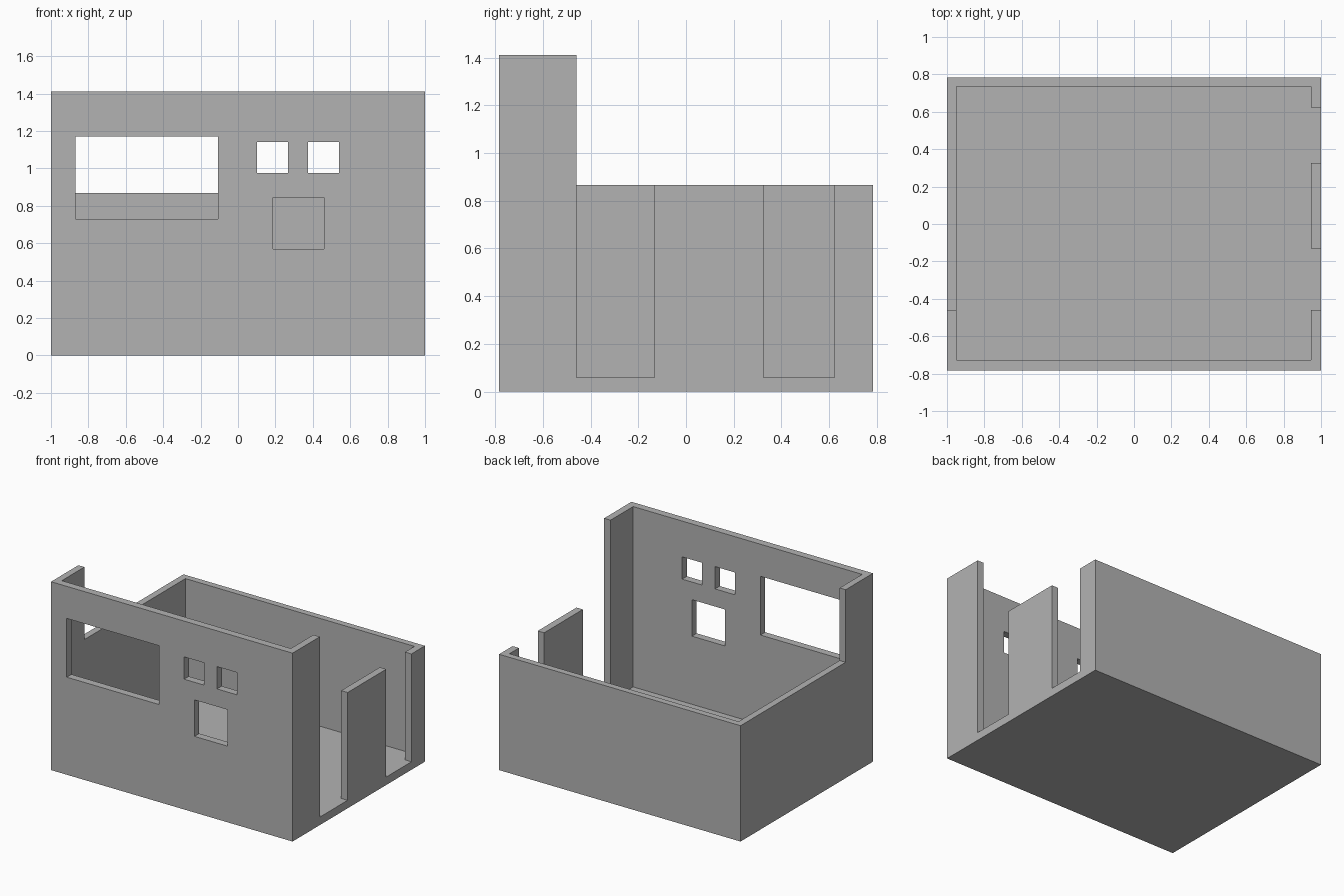
import bpy
import bmesh
from mathutils import Vector

default_cube = bpy.data.objects.get("Cube")
if default_cube:
    bpy.data.objects.remove(default_cube, do_unlink=True)

# Overall sizes
HALF_X, HALF_Y = 1.0, 0.783
FRONT_TOP, REAR_TOP, FLOOR_TOP = 1.41, 0.867, 0.06
STEP_Y = -0.46
OUT = 2.0  # cutters run past the outside

grey = bpy.data.materials.new("plain_grey")
grey.use_nodes = True
colour = (0.45, 0.45, 0.45, 1)
grey.diffuse_color = colour
grey.node_tree.nodes["Principled BSDF"].inputs["Base Color"].default_value = colour


def box(name, x, y, z):
    """Box spanning the given (low, high) ranges."""
    low, high = (Vector(corner) for corner in zip(x, y, z))
    size, middle = high - low, (low + high) / 2
    bm = bmesh.new()
    bmesh.ops.create_cube(bm, size=1)
    for v in bm.verts:
        v.co = middle + v.co * size
    mesh = bpy.data.meshes.new(name)
    bm.to_mesh(mesh)
    bm.free()
    mesh.materials.append(grey)
    obj = bpy.data.objects.new(name, mesh)
    bpy.context.collection.objects.link(obj)
    return obj


def cut(target, name, x, y, z):
    """Remove a box-shaped opening from the target."""
    cutter = box(name, x, y, z)
    cutter.hide_render = True
    modifier = target.modifiers.new(name, 'BOOLEAN')
    modifier.operation = 'DIFFERENCE'
    modifier.solver = 'EXACT'
    modifier.object = cutter
    bpy.context.view_layer.objects.active = target
    bpy.ops.object.modifier_apply(modifier=name)
    bpy.data.objects.remove(cutter, do_unlink=True)


# Solid block, hollowed into floor and walls
shell = box("room_shell", (-HALF_X, HALF_X), (-HALF_Y, HALF_Y), (0, FRONT_TOP))
cut(shell, "room_hollow", (-0.95, 0.947), (-0.727, 0.735), (FLOOR_TOP, OUT))

# Lower the walls behind the tall front
cut(shell, "rear_step", (-OUT, OUT), (STEP_Y, OUT), (REAR_TOP, OUT))

# Doorways in the left wall, open at the top
for name, y in (("front_doorway", (STEP_Y, -0.132)), ("rear_doorway", (0.325, 0.623))):
    cut(shell, name, (0.9, OUT), y, (FLOOR_TOP, OUT))

# Windows in the front wall
windows = {
    "wide_window": ((-0.87, -0.108), (0.73, 1.17)),
    "small_window_a": ((0.102, 0.268), (0.975, 1.142)),
    "small_window_b": ((0.375, 0.541), (0.975, 1.142)),
    "square_window": ((0.188, 0.46), (0.57, 0.843)),
}
for name, (x, z) in windows.items():
    cut(shell, name, x, (-OUT, -0.6), z)

# Merge split flat faces
bm = bmesh.new()
bm.from_mesh(shell.data)
bmesh.ops.remove_doubles(bm, verts=bm.verts, dist=0.0001)
bmesh.ops.dissolve_limit(bm, angle_limit=0.01, verts=bm.verts, edges=bm.edges)
bm.to_mesh(shell.data)
bm.free()
